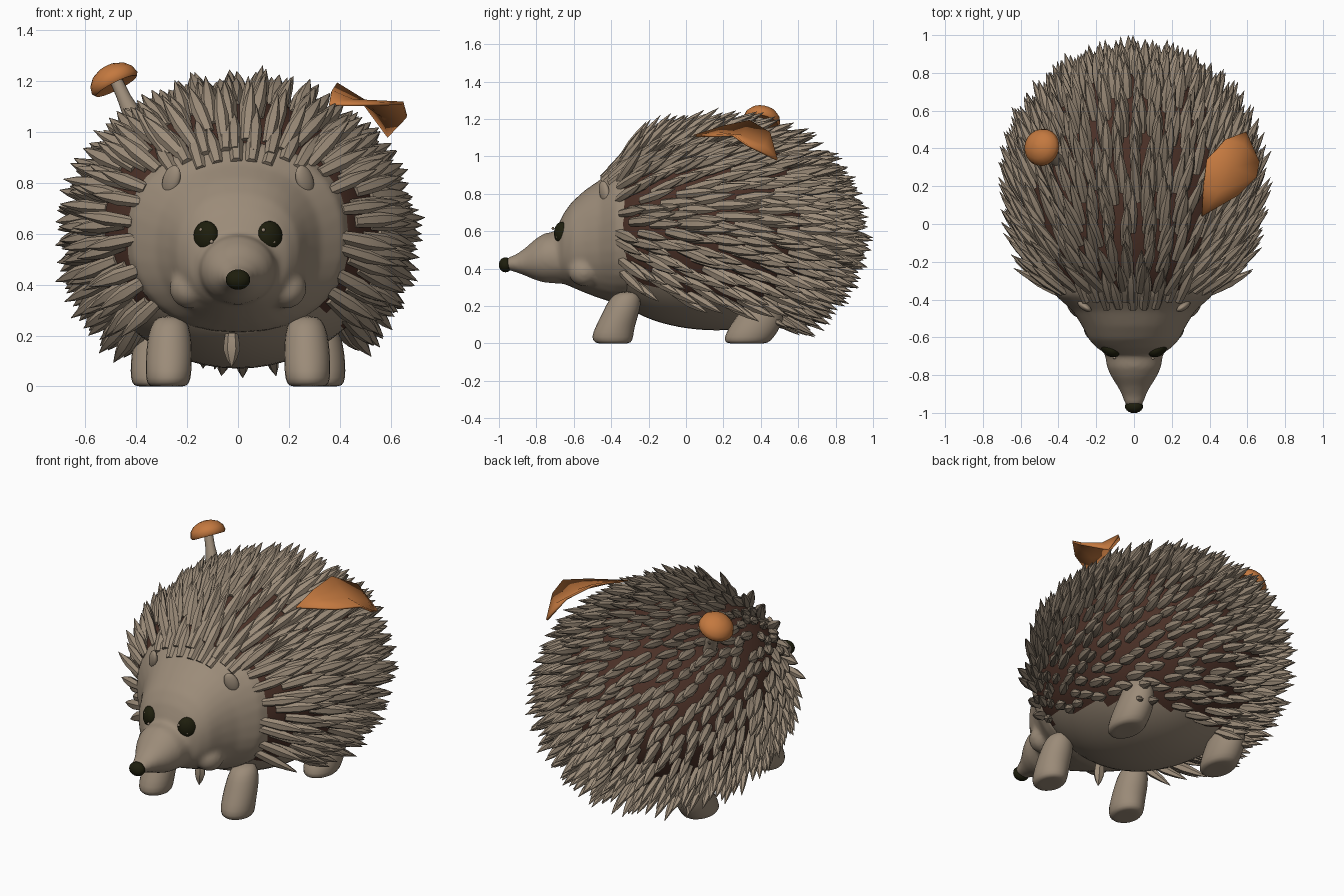
import bpy, bmesh, math, random
from mathutils import Vector, Matrix

random.seed(4)
cube = bpy.data.objects.get("Cube")
if cube:
    bpy.data.objects.remove(cube, do_unlink=True)


def material(name, rgb):
    m = bpy.data.materials.new(name)
    m.use_nodes = True
    m.diffuse_color = (*rgb, 1)
    m.node_tree.nodes["Principled BSDF"].inputs["Base Color"].default_value = (*rgb, 1)
    return m


TAN = material("warm tan", (0.33, 0.26, 0.19))
BROWN = material("dark brown", (0.07, 0.03, 0.02))
ORANGE = material("autumn orange", (0.55, 0.19, 0.05))
BLACK = material("olive black", (0.013, 0.013, 0.004))


def finish(name, bm, *mats, subsurf=0, angle=None):
    bmesh.ops.recalc_face_normals(bm, faces=bm.faces)
    mesh = bpy.data.meshes.new(name)
    bm.to_mesh(mesh)
    bm.free()
    ob = bpy.data.objects.new(name, mesh)
    bpy.context.collection.objects.link(ob)
    for m in mats:
        mesh.materials.append(m)
    if angle:
        bpy.ops.object.select_all(action="DESELECT")
        ob.select_set(True)
        bpy.context.view_layer.objects.active = ob
        bpy.ops.object.shade_smooth_by_angle(angle=math.radians(angle))
    else:
        mesh.shade_smooth()
    if subsurf:
        mod = ob.modifiers.new("smooth", "SUBSURF")
        mod.levels = mod.render_levels = subsurf
    return ob


def loft(bm, rings):
    """Skin closed rings of points, capped at both ends."""
    loops = [[bm.verts.new(p) for p in ring] for ring in rings]
    n = len(loops[0])
    for a, b in zip(loops, loops[1:]):
        for i in range(n):
            bm.faces.new((a[i], a[(i + 1) % n], b[(i + 1) % n], b[i]))
    bm.faces.new(loops[0])
    bm.faces.new(loops[-1])
    return bm


def ellipse(center, u, v, n, power=1.0):
    def bend(x):
        return math.copysign(abs(x) ** power, x)
    c, u, v = Vector(center), Vector(u), Vector(v)
    return [c + u * bend(math.cos(k * math.tau / n)) + v * bend(math.sin(k * math.tau / n))
            for k in range(n)]


def add_ball(bm, center, radii, turn=0, tilt=0):
    place = (Matrix.Translation(center) @ Matrix.Rotation(turn, 4, "Z")
             @ Matrix.Rotation(tilt, 4, "Y") @ Matrix.Diagonal((*radii, 1)))
    bmesh.ops.create_uvsphere(bm, u_segments=20, v_segments=12, radius=1, matrix=place)


def ball(name, center, radii, mat, turn=0, tilt=0):
    bm = bmesh.new()
    add_ball(bm, center, radii, turn, tilt)
    return finish(name, bm, mat)


# Body: egg shape, blunter toward the head
def body_point(phi, th):
    s = max(math.sin(phi), 0.001)
    s = s ** 0.63 if phi < math.pi / 2 else s
    return Vector((0.59 * s * math.cos(th), 0.17 - 0.64 * math.cos(phi), 0.6 + 0.53 * s * math.sin(th)))


def is_belly(p):
    return p.z < 0.25 - 0.22 * p.y


PHI0 = 0.61
bm = bmesh.new()
loft(bm, [[body_point(PHI0 + (math.pi - PHI0) * i / 32, j * math.tau / 56) for j in range(56)]
          for i in range(33)])
for f in bm.faces:
    f.material_index = 1 if is_belly(f.calc_center_median()) else 0
finish("body", bm, BROWN, TAN)


# Spines: staggered rings of swept-back quills
def add_spine(bm, root, direction, normal, length, width):
    side = direction.cross(normal).normalized()
    up = side.cross(direction).normalized()
    rings = []
    for t, w in ((-0.15, 0.75), (0.1, 0.9), (0.4, 1), (0.72, 0.62), (1, 0.04)):
        rings.append(ellipse(root + direction * length * t, side * width * w, up * width * w * 0.85, 6))
    loft(bm, rings)


def jitter(amount):
    return Vector([random.uniform(-amount, amount) for _ in range(3)])


bm = bmesh.new()
ROWS = 21
for row in range(ROWS):
    phi0 = PHI0 + 0.05 + (math.pi - PHI0 - 0.1) * row / (ROWS - 1)
    ring_radius = 0.56 * math.sin(phi0) ** 0.8
    count = max(3, round(math.tau * ring_radius / 0.083))
    for k in range(count):
        phi = phi0 + random.uniform(-0.035, 0.035)
        th = (k + 0.5 * (row % 2) + random.uniform(-0.25, 0.25)) * math.tau / count
        p = body_point(phi, th)
        if is_belly(p):
            continue
        d_phi = body_point(phi + 0.01, th) - p
        d_th = body_point(phi, th + 0.01) - p
        normal = d_th.cross(d_phi).normalized()
        if normal.dot(p - Vector((0, 0.17, 0.6))) < 0:
            normal.negate()
        sweep = d_phi.normalized() if normal.y < 0 else Vector((0, 1, 0))
        lift = 0.5 - 0.35 * max(0, -normal.y)
        droop = Vector((0, 0, -0.1 - 0.14 * p.y))
        direction = (sweep * 0.85 + normal * lift + jitter(0.09) + droop).normalized()
        length = random.uniform(0.2, 0.25) * (1 - 0.25 * max(0, normal.y))
        add_spine(bm, p + normal * 0.008, direction, normal, length, random.uniform(0.027, 0.032))

# Forehead fringe
for y, half_w, half_h, first, count in ((-0.425, 0.36, 0.325, 68, 5), (-0.385, 0.41, 0.37, 52, 9)):
    for k in range(count):
        th = math.radians(first + (180 - 2 * first) * k / (count - 1) + random.uniform(-3, 3))
        normal = Vector((math.cos(th), -0.5, math.sin(th))).normalized()
        root = Vector((half_w * math.cos(th), y, 0.58 + half_h * math.sin(th)))
        direction = (Vector((0.55 * math.cos(th), 0.75, 0.68 * math.sin(th))) + jitter(0.08)).normalized()
        add_spine(bm, root, direction, normal, random.uniform(0.18, 0.23), 0.03)
finish("spines", bm, TAN, angle=50)


# Head: skull, muzzle and cheeks fused into one soft skin; (y, top, bottom, half width)
SKULL = ((-0.30, 0.98, 0.21, 0.45), (-0.38, 0.95, 0.215, 0.415), (-0.46, 0.875, 0.24, 0.325),
         (-0.54, 0.82, 0.27, 0.275), (-0.61, 0.757, 0.30, 0.24), (-0.655, 0.695, 0.32, 0.2),
         (-0.685, 0.63, 0.35, 0.15), (-0.70, 0.57, 0.4, 0.08))
MUZZLE = ((-0.55, 0.59, 0.315, 0.15), (-0.69, 0.6, 0.32, 0.155), (-0.76, 0.588, 0.325, 0.143),
          (-0.81, 0.555, 0.34, 0.12), (-0.86, 0.51, 0.362, 0.088), (-0.91, 0.475, 0.38, 0.063),
          (-0.965, 0.455, 0.395, 0.045))
bm = bmesh.new()
for profile, power in ((SKULL, 0.9), (MUZZLE, 1)):
    loft(bm, [ellipse((0, y, (t + b) / 2), (w, 0, 0), (0, 0, (t - b) / 2), 32, power)
              for y, t, b, w in profile])
for side in (1, -1):
    add_ball(bm, (side * 0.19, -0.545, 0.385), (0.08, 0.085, 0.08))
head = finish("head", bm, TAN)
fuse = head.modifiers.new("fuse", "REMESH")
fuse.mode = "VOXEL"
fuse.voxel_size = 0.014
fuse.use_smooth_shade = True
soften = head.modifiers.new("soften", "SMOOTH")
soften.iterations = 8
ball("nose", (0, -0.965, 0.42), (0.048, 0.036, 0.04), BLACK)

# Chest tuft
bm = bmesh.new()
add_spine(bm, Vector((-0.025, -0.325, 0.19)), Vector((0, -0.1, -1)).normalized(), Vector((0, -1, 0)), 0.115, 0.033)
finish("chest_tuft", bm, TAN, angle=50)

# Legs: (height, y centre, half width, half depth)
FRONT = ((0, -0.39, 0.05, 0.06), (0, -0.39, 0.08, 0.1), (0.03, -0.395, 0.093, 0.118),
         (0.09, -0.38, 0.095, 0.108), (0.17, -0.345, 0.093, 0.102), (0.24, -0.325, 0.08, 0.09),
         (0.28, -0.31, 0.05, 0.05))
HIND = ((0, 0.325, 0.05, 0.07), (0, 0.325, 0.085, 0.12), (0.03, 0.335, 0.097, 0.138),
        (0.09, 0.37, 0.1, 0.145), (0.17, 0.41, 0.092, 0.125), (0.25, 0.42, 0.07, 0.09),
        (0.29, 0.42, 0.04, 0.05))

for side, tag in ((1, "left"), (-1, "right")):
    for leg, x, profile in (("front", 0.26, FRONT), ("hind", 0.315, HIND)):
        bm = bmesh.new()
        loft(bm, [ellipse((side * (x + 0.03 * (0.5 - z)), y, z), (w, 0, 0), (0, d, 0), 12)
                  for z, y, w, d in profile])
        finish(f"{tag}_{leg}_leg", bm, TAN, subsurf=1)
    # Face details
    ball(f"{tag}_eye", (side * 0.126, -0.662, 0.589), (0.055, 0.038, 0.061), BLACK,
         turn=side * 0.6, tilt=side * -0.15)
    for number, (dx, dz) in enumerate(((-0.022, 0.026), (0.018, -0.02))):
        ball(f"{tag}_eye_glint_{number}", (side * 0.122 + dx, -0.698 + side * dx * 0.6, 0.589 + dz),
             (0.008, 0.007, 0.008), TAN)
    ball(f"{tag}_ear", (side * 0.262, -0.437, 0.812), (0.038, 0.02, 0.06), TAN,
         turn=side * 0.6, tilt=side * -0.4)

# Mushroom: lathed cap on a curved stem
bm = bmesh.new()
CAP = ((0.025, 0.0), (0.09, -0.014), (0.1, 0.0), (0.093, 0.028), (0.07, 0.054), (0.035, 0.07), (0.004, 0.074))
loft(bm, [ellipse((0, 0, z), (r, 0, 0), (0, r, 0), 20) for r, z in CAP])
bm.transform(Matrix.Translation((-0.485, 0.405, 1.193)) @ Matrix.Rotation(-0.2, 4, "X")
             @ Matrix.Rotation(-0.46, 4, "Y"))
finish("mushroom_cap", bm, ORANGE, angle=60)
bm = bmesh.new()
STEM = ((-0.38, 0.32, 0.98, 0.038), (-0.415, 0.345, 1.07, 0.036), (-0.45, 0.375, 1.14, 0.026),
        (-0.48, 0.4, 1.205, 0.024))
loft(bm, [ellipse((x, y, z), (r, 0, 0.3 * r), (0, r, 0), 10) for x, y, z, r in STEM])
finish("mushroom_stem", bm, TAN, angle=60)

# Curled leaf: three cross strips between two pointed ends
STRIPS = (((0.37, 0.2, 1.165), (0.45, 0.17, 1.13), (0.55, 0.15, 1.115)),
          ((0.39, 0.34, 1.195), (0.52, 0.3, 1.115), (0.65, 0.25, 1.12)),
          ((0.49, 0.45, 1.13), (0.58, 0.42, 1.06), (0.665, 0.33, 1.065)))
bm = bmesh.new()
tip = bm.verts.new((0.36, 0.04, 1.115))
end = bm.verts.new((0.595, 0.49, 0.985))
grid = [[bm.verts.new(p) for p in r] for r in STRIPS]
for i in range(2):
    bm.faces.new((tip, grid[0][i + 1], grid[0][i]))
    bm.faces.new((end, grid[2][i], grid[2][i + 1]))
    for a, b in zip(grid, grid[1:]):
        bm.faces.new((a[i], a[i + 1], b[i + 1], b[i]))
leaf = finish("leaf", bm, ORANGE, angle=60)
leaf.modifiers.new("thickness", "SOLIDIFY").thickness = 0.012
